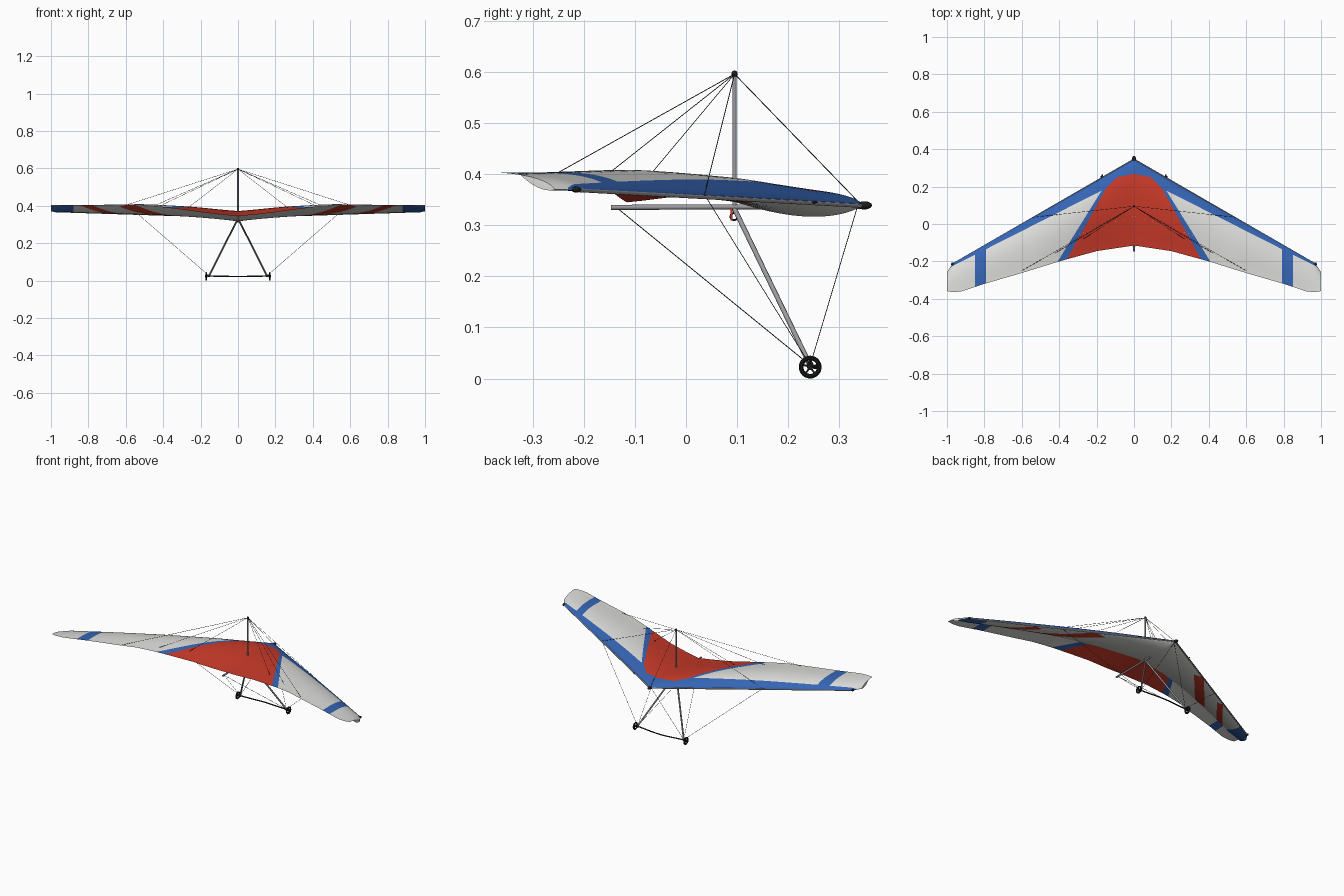
import bpy, bmesh, math
from mathutils import Vector

if "Cube" in bpy.data.objects:
    bpy.data.objects.remove(bpy.data.objects["Cube"])


def mat(name, r, g, b):
    m = bpy.data.materials.new(name)
    m.diffuse_color = (r, g, b, 1)
    m.use_nodes = True
    m.node_tree.nodes["Principled BSDF"].inputs["Base Color"].default_value = m.diffuse_color
    return m


WHITE = mat("sail_white", .72, .72, .70)
RED = mat("sail_red", .58, .042, .022)
BLUE = mat("sail_blue", .036, .13, .46)
GREY = mat("tube_grey", .33, .33, .35)
BLACK = mat("rubber_black", .012, .012, .013)
WIRE = mat("wire_dark", .03, .03, .03)


# ---- sail shape: planform, dihedral and camber ----
TE = [(0, -.115), (.2, -.145), (.4, -.2), (.6, -.262), (.8, -.32),
      (.92, -.36), (.97, -.365), (1.001, -.358)]
JOIN = .66     # chord fraction where the lower skin meets the upper


def lead_y(x):
    return .345 - .572 * x - .03 * max(0, (x - .95) / .05) ** 2


def trail_y(x):
    for (a, ya), (b, yb) in zip(TE, TE[1:]):
        if x <= b:
            return ya + (yb - ya) * (x - a) / (b - a)


def lead_z(x):
    return .34 + .03 * x


def upper_z(x, v):
    s = min(x / .52, 1)
    tz = .345 + .058 * (.6 * s + .4 * s * s * (3 - 2 * s))
    camber = (.030 + .010 * min(x / .25, 1)) * (1 - .75 * x * x)
    return (lead_z(x) * (1 - v) + tz * v
            + camber * v ** .6 * (1 - v) ** 1.2 / .318)


def lower_z(x, v):
    t = v / JOIN
    dip = .023 * (1 - x) ** 4 + .003
    return (lead_z(x) * (1 - t ** 2) + upper_z(x, JOIN) * t ** 2
            - dip * math.sin(math.pi * t ** .7))


def on_sail(x, y):
    v = (lead_y(x) - y) / (lead_y(x) - trail_y(x))
    return (x, y, upper_z(x, min(max(v, 0), 1)))


# ---- colour boundaries, as straight seams seen from above ----
RED_EDGE = [((0, .268), (.09, .25)), ((.09, .25), (.15, .19)), ((.15, .19), (.365, -.2))]
BLUE_EDGE = ((.178, .17), (.408, -.2))
FRONT_BAND = ((.2, .165), (.97, -.225))
STRIPES = [((.345, .13), (.60, -.166), .026), ((.63, -.036), (.82, -.265), .016)]


def side(seam, p):
    """Signed distance: positive on the outer / forward side."""
    (ax, ay), (bx, by) = seam
    dx, dy = bx - ax, by - ay
    return (-(p.x - ax) * dy + (p.y - ay) * dx) / math.hypot(dx, dy)


def cut(bm, a, b, offset=0):
    n = Vector((-(b[1] - a[1]), b[0] - a[0], 0)).normalized()
    bmesh.ops.bisect_plane(bm, geom=bm.verts[:] + bm.edges[:] + bm.faces[:], dist=1e-5,
                           plane_co=Vector((a[0], a[1], 0)) + n * offset, plane_no=n)


def grid_half(name, rows, seams, rule, flip):
    """Half a surface from rows of points, cut on seams, coloured, mirrored."""
    bm = bmesh.new()
    grid = [[bm.verts.new(p) for p in row] for row in rows]
    for r0, r1 in zip(grid, grid[1:]):
        for j in range(len(r0) - 1):
            q = [r0[j], r0[j + 1], r1[j + 1], r1[j]]
            bm.faces.new(q[::-1] if flip else q)
    for a, b, off in seams:
        cut(bm, a, b, off)
    for f in bm.faces:
        f.material_index = rule(f.calc_center_median())
        f.smooth = True
    me = bpy.data.meshes.new(name)
    bm.to_mesh(me)
    bm.free()
    ob = bpy.data.objects.new(name, me)
    bpy.context.collection.objects.link(ob)
    for m in (WHITE, RED, BLUE):
        me.materials.append(m)
    mod = ob.modifiers.new("mirror", 'MIRROR')
    mod.merge_threshold = 1e-4


def chord(x, zfun, vmax, n=22):
    vs = [vmax * (j / n) ** 1.5 for j in range(n + 1)]
    return [(x, lead_y(x) * (1 - v) + trail_y(x) * v, zfun(x, v)) for v in vs]


def upper_rule(p):
    if all(side(s, p) < 0 for s in RED_EDGE):
        return 1
    if side(BLUE_EDGE, p) < 0 or side(FRONT_BAND, p) > 0 or .79 < p.x < .85:
        return 2
    return 0


def lower_rule(p):
    if p.x > .88:
        return 2
    return int(any(abs(side((a, b), p)) < w and b[1] < p.y < a[1] for a, b, w in STRIPES))


top_seams = [(a, b, 0) for a, b in RED_EDGE + [BLUE_EDGE, FRONT_BAND]]
top_seams += [((x, 0), (x, 1), 0) for x in (.79, .85)]
low_seams = [((.88, 0), (.88, 1), 0)]
for a, b, w in STRIPES:
    low_seams += [(a, b, w), (a, b, -w), ((0, a[1]), (1, a[1]), 0), ((0, b[1]), (1, b[1]), 0)]
spans = [i / 50 for i in range(51)]
grid_half("sail_upper", [chord(x, upper_z, 1) for x in spans], top_seams, upper_rule, False)
grid_half("sail_lower", [chord(x, lower_z, JOIN) for x in spans], low_seams, lower_rule, True)
# tip panel closing the end of the wing
grid_half("sail_tip", [chord(1, upper_z, JOIN), chord(1, lower_z, JOIN)], [],
          lambda p: 0, False)


# ---- frame helpers ----
def tube(name, paths, r, m, res=2):
    cu = bpy.data.curves.new(name, 'CURVE')
    cu.dimensions = '3D'
    cu.bevel_depth = r
    cu.bevel_resolution = res
    cu.use_fill_caps = True
    for pts in paths:
        sp = cu.splines.new('POLY')
        sp.points.add(len(pts) - 1)
        for p, co in zip(sp.points, pts):
            p.co = (*co, 1)
    cu.materials.append(m)
    ob = bpy.data.objects.new(name, cu)
    bpy.context.collection.objects.link(ob)
    return ob


def finish(name, m):
    ob = bpy.context.object
    ob.name = name
    ob.data.materials.append(m)
    bpy.ops.object.shade_smooth_by_angle()
    return ob


def ball(name, loc, scale, m):
    bpy.ops.mesh.primitive_uv_sphere_add(segments=16, ring_count=10, radius=1, location=loc)
    bpy.context.object.scale = scale
    return finish(name, m)


def both(pts):
    return [pts, [(-x, y, z) for x, y, z in pts]]


# ---- tubes ----
apex, top = (0, .095, .332), (0, .095, .596)
corner = (.155, .243, .026)
tube("keel", [[(0, -.147, .335), (0, .345, .337)]], .005, GREY)
tube("king_post", [[(0, .095, .335), top]], .0042, GREY)
tube("leading_edge_tubes", both([(0, .346, .338), (.97, lead_y(.97), .369)]), .004, GREY)
tube("control_frame_uprights", both([apex, corner]), .0048, GREY)
bar = [(-.17 + .34 * i / 16, .243 + .012 * math.sin(math.pi * i / 16) ** 2,
        .025 - .003 * math.sin(math.pi * i / 16)) for i in range(17)]
tube("base_bar", [bar], .0035, BLACK)

# ---- black fittings ----
ball("nose_cap", (0, .349, .339), (.011, .015, .008), BLACK)
ball("post_cap", top, (.006, .006, .007), BLACK)
for s, label in ((1, "right"), (-1, "left")):
    ball(label + "_tip_cap", (s * .97, lead_y(.97), .37), (.008, .01, .006), BLACK)
    ball(label + "_bar_corner", (s * corner[0], .243, .026), (.008, .007, .008), BLACK)
    ball(label + "_edge_fitting", (s * .175, lead_y(.175) + .006, .345), (.004, .007, .002), BLACK)

# ---- wheels: tyre, hub and spokes ----
for s, label in ((1, "right"), (-1, "left")):
    c = Vector((s * .17, .243, .0225))
    bpy.ops.mesh.primitive_torus_add(location=c, rotation=(0, math.pi / 2, 0), major_radius=.0178,
                                     minor_radius=.0045, major_segments=32, minor_segments=10)
    finish(label + "_wheel_tyre", BLACK)
    bpy.ops.mesh.primitive_cylinder_add(vertices=16, radius=.006, depth=.012, location=c,
                                        rotation=(0, math.pi / 2, 0))
    finish(label + "_wheel_hub", BLACK)
    spokes = []
    for k in range(5):
        a = math.tau * k / 5 + math.pi / 2
        spokes.append([c, c + Vector((0, math.cos(a), math.sin(a))) * .016])
    tube(label + "_wheel_spokes", spokes, .002, BLACK, 1)

# ---- hang strap and ring ----
bpy.ops.mesh.primitive_cube_add(size=1, location=(0, .089, .324))
bpy.context.object.scale = (.008, .004, .03)
finish("hang_strap", RED)
bpy.ops.mesh.primitive_torus_add(location=(0, .094, .317), rotation=(0, math.pi / 2, 0),
                                 major_radius=.007, minor_radius=.0018,
                                 major_segments=20, minor_segments=6)
finish("hang_ring", BLACK)

# ---- rigging wires ----
edge = (.54, lead_y(.54), .36)
upper = [[top, (0, .34, .343)]]
for end in (edge, on_sail(.6, -.25), on_sail(.42, -.155), on_sail(.27, -.08)):
    upper += both([top, end])
lower = []
for end in (edge, (0, .335, .335), (0, -.135, .334)):
    lower += both([corner, end])
tube("upper_wires", upper, .0009, WIRE, 0)
tube("lower_wires", lower, .0009, WIRE, 0)
